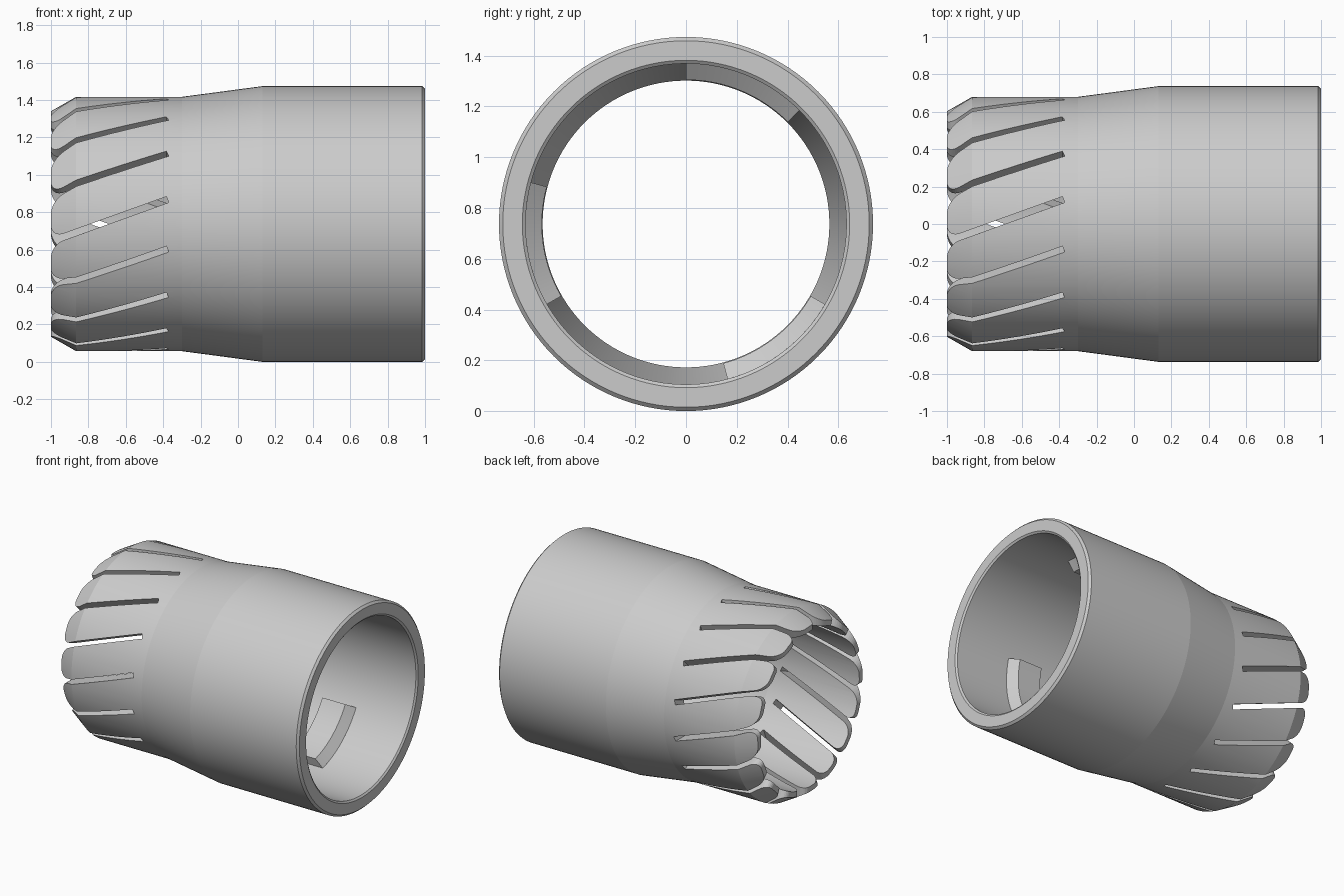
import bpy, bmesh, math

if "Cube" in bpy.data.objects:
    bpy.data.objects.remove(bpy.data.objects["Cube"])

AXIS_Z = 0.737
SEGS = 128

grey = bpy.data.materials.new("plain grey")
grey.diffuse_color = (0.6, 0.6, 0.6, 1)
grey.use_nodes = True
grey.node_tree.nodes["Principled BSDF"].inputs["Base Color"].default_value = grey.diffuse_color


def make_object(name, bm):
    bmesh.ops.recalc_face_normals(bm, faces=bm.faces)
    mesh = bpy.data.meshes.new(name)
    bm.to_mesh(mesh)
    bm.free()
    ob = bpy.data.objects.new(name, mesh)
    mesh.materials.append(grey)
    ob.location.z = AXIS_Z
    bpy.context.collection.objects.link(ob)
    return ob


def revolve(name, profile, start=0.0, sweep=360.0, steps=SEGS):
    """Sweep a closed (x, radius) profile around the x axis."""
    bm = bmesh.new()
    full = sweep >= 360
    rings = []
    for i in range(steps if full else steps + 1):
        a = math.radians(start + sweep * i / steps)
        rings.append([bm.verts.new((x, r * math.cos(a), r * math.sin(a))) for x, r in profile])
    n = len(profile)
    for i in range(steps):
        a, b = rings[i], rings[(i + 1) % len(rings)]
        for j in range(n):
            k = (j + 1) % n
            bm.faces.new((a[j], a[k], b[k], b[j]))
    if not full:
        bm.faces.new(rings[0])
        bm.faces.new(rings[-1])
    return make_object(name, bm)


def shade(ob):
    bpy.ops.object.select_all(action='DESELECT')
    ob.select_set(True)
    bpy.context.view_layer.objects.active = ob
    bpy.ops.object.shade_smooth_by_angle(angle=math.radians(5))


# Sleeve wall: bevelled mouth, waist and tapered finger end
sleeve = revolve("sleeve", [
    (-1.0, 0.603), (-0.865, 0.68), (-0.3, 0.68), (0.13, 0.737),
    (0.985, 0.737), (1.0, 0.722), (1.0, 0.645), (0.99, 0.632),
    (0.13, 0.632), (-0.3, 0.565), (-1.0, 0.565)])

# Slanted slots with flared mouths that round the finger tips
HALF, FLARE, SLOPE = 0.018, 0.068, 0.36


def slot_centre(x):
    return SLOPE * (x + 0.74)


side = [(-1.05, HALF + FLARE)]
for i in range(9):
    a = math.radians(90 - 90 * i / 8)
    side.append((-1 + FLARE * (1 - math.sin(a)), HALF + FLARE * (1 - math.cos(a))))
outline = [(x, slot_centre(max(x, -1)) + w) for x, w in side]
outline += [(-0.383, slot_centre(-0.383) + HALF), (-0.37, slot_centre(-0.37) - HALF)]
outline += [(x, slot_centre(max(x, -1)) - w) for x, w in reversed(side)]

bm = bmesh.new()
for k in range(16):
    a = math.radians(22.5 * k)
    ca, sa = math.cos(a), math.sin(a)
    rims = [[bm.verts.new((x, -r * ca + t * sa, r * sa + t * ca)) for x, t in outline]
            for r in (0.5, 0.8)]
    n = len(outline)
    bm.faces.new(rims[0])
    bm.faces.new(rims[1])
    for j in range(n):
        m = (j + 1) % n
        bm.faces.new((rims[0][j], rims[0][m], rims[1][m], rims[1][j]))
cutter = make_object("slot_cutter", bm)
cutter.hide_render = True

cut = sleeve.modifiers.new("slots", 'BOOLEAN')
cut.operation = 'DIFFERENCE'
cut.solver = 'EXACT'
cut.object = cutter
bpy.context.view_layer.objects.active = sleeve
sleeve.select_set(True)
bpy.ops.object.modifier_apply(modifier=cut.name)
bpy.data.objects.remove(cutter)
shade(sleeve)

# Three ramped locking lugs inside the bore
for i, start in enumerate((45, 165, 285)):
    lug = revolve(f"inner_lug_{i + 1}", [
        (0.335, 0.66), (0.335, 0.568), (0.52, 0.568), (0.568, 0.632), (0.568, 0.66)],
        start, 45, 16)
    shade(lug)
